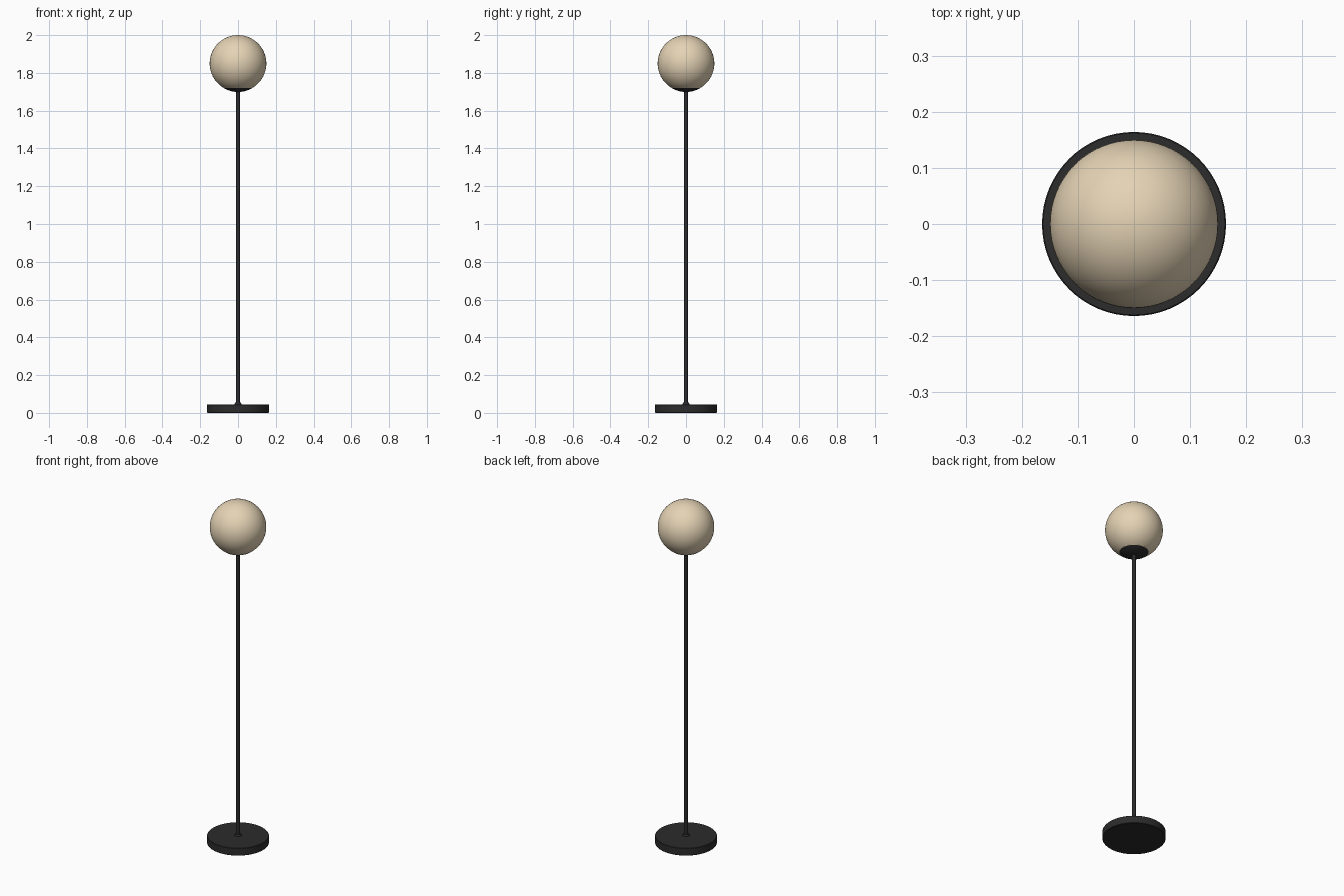
import bpy, bmesh, math

if "Cube" in bpy.data.objects:
    bpy.data.objects.remove(bpy.data.objects["Cube"])

dark = bpy.data.materials.new("dark_metal")
dark.diffuse_color = (0.025, 0.025, 0.025, 1)
dark.use_nodes = True
dark.node_tree.nodes["Principled BSDF"].inputs["Base Color"].default_value = dark.diffuse_color
cream = bpy.data.materials.new("cream_glass")
cream.diffuse_color = (0.78, 0.65, 0.46, 1)
cream.use_nodes = True
cream.node_tree.nodes["Principled BSDF"].inputs["Base Color"].default_value = cream.diffuse_color


def lathe(name, profile, mat, steps=64):
    """Revolve an (r, z) profile around the z axis."""
    bm = bmesh.new()
    vs = [bm.verts.new((r, 0, z)) for r, z in profile]
    es = [bm.edges.new(p) for p in zip(vs, vs[1:])]
    bmesh.ops.spin(bm, geom=vs + es, axis=(0, 0, 1), cent=(0, 0, 0),
                   angle=math.tau, steps=steps, use_merge=True)
    bmesh.ops.remove_doubles(bm, verts=bm.verts, dist=1e-5)
    bmesh.ops.recalc_face_normals(bm, faces=bm.faces)
    me = bpy.data.meshes.new(name)
    bm.to_mesh(me)
    bm.free()
    ob = bpy.data.objects.new(name, me)
    bpy.context.collection.objects.link(ob)
    me.materials.append(mat)
    bpy.context.view_layer.objects.active = ob
    ob.select_set(True)
    bpy.ops.object.shade_smooth_by_angle(angle=math.radians(35))
    ob.select_set(False)
    return ob


def arc(radius, centre_z, a0, a1, n):
    """Arc of (r, z) points; angles measured in degrees up from straight down."""
    pts = []
    for i in range(n + 1):
        a = math.radians(a0 + (a1 - a0) * i / n)
        pts.append((max(radius * math.sin(a), 0), centre_z - radius * math.cos(a)))
    return pts


R, CZ, CUT = 0.15, 1.85, 30

# Weighted disc base with a slight edge bevel
lathe("base", [(0, 0), (0.162, 0), (0.164, 0.002), (0.164, 0.042),
               (0.162, 0.044), (0, 0.044)], dark)

# Small collar where the pole meets the base
lathe("collar", [(0, 0.043), (0.019, 0.043), (0.019, 0.048),
                 (0.015, 0.054), (0, 0.055)], dark, 32)

# Pole
lathe("pole", [(0, 0.044), (0.01, 0.044), (0.01, 1.71), (0, 1.71)], dark, 32)

# Cup that holds the globe, following its curve
lathe("globe_holder", arc(R + 0.001, CZ, 0, CUT, 8) + [(0, 1.72)], dark)

# Globe shade, open at the bottom where the holder sits
lathe("globe_shade", arc(R, CZ, CUT, 180, 36), cream)
